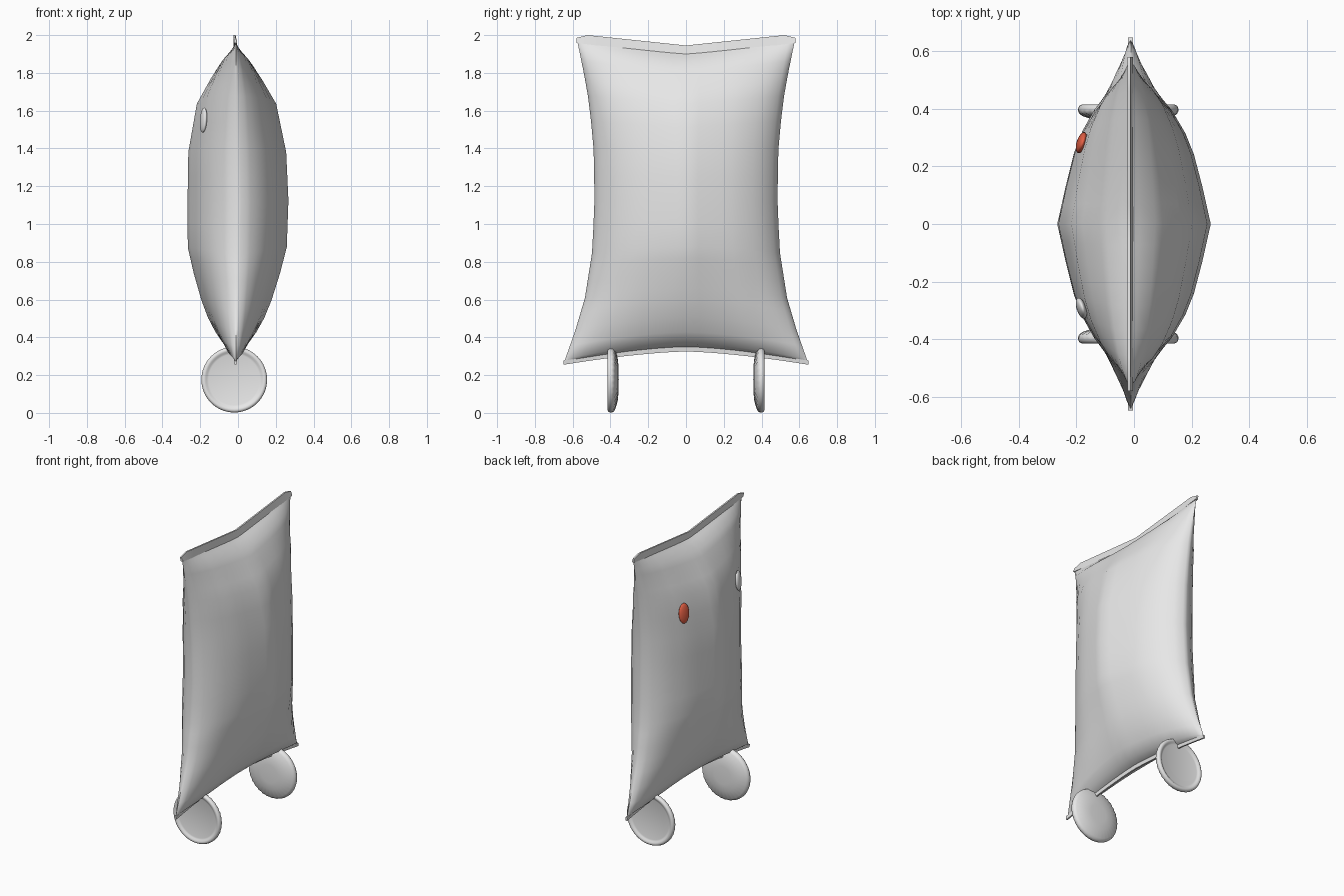
import bpy, bmesh, math
from mathutils import Matrix

if "Cube" in bpy.data.objects:
    bpy.data.objects.remove(bpy.data.objects["Cube"])


def material(name, rgb):
    m = bpy.data.materials.new(name)
    m.diffuse_color = (*rgb, 1)
    m.use_nodes = True
    m.node_tree.nodes["Principled BSDF"].inputs["Base Color"].default_value = m.diffuse_color
    return m


GREY = material("pale_grey", (0.8, 0.8, 0.8))
RED = material("red", (0.8, 0.12, 0.06))


def finish(bm, name, mat, angle=40):
    bmesh.ops.remove_doubles(bm, verts=bm.verts, dist=0.0005)
    bmesh.ops.recalc_face_normals(bm, faces=bm.faces)
    me = bpy.data.meshes.new(name)
    bm.to_mesh(me)
    bm.free()
    ob = bpy.data.objects.new(name, me)
    bpy.context.collection.objects.link(ob)
    me.materials.append(mat)
    bpy.ops.object.select_all(action='DESELECT')
    ob.select_set(True)
    bpy.context.view_layer.objects.active = ob
    bpy.ops.object.shade_smooth_by_angle(angle=math.radians(angle))
    return ob


def lerp(table, t):
    for (a, fa), (b, fb) in zip(table, table[1:]):
        if t <= b:
            return fa + (fb - fa) * (t - a) / (b - a)
    return table[-1][1]


def grid_faces(bm, rows, wrap=False):
    for r0, r1 in zip(rows, rows[1:]):
        n = len(r0)
        for i in range(n if wrap else n - 1):
            j = (i + 1) % n
            bm.faces.new((r0[i], r0[j], r1[j], r1[i]))


# Bag profiles: half width and half depth up the height, depth across the width
WIDTH = [(0, .645), (.1, .585), (.2, .535), (.35, .495), (.5, .485),
         (.65, .487), (.8, .51), (.9, .54), (1, .575)]
DEPTH = [(0, .008), (.01, .065), (.05, .108), (.1, .15), (.16, .186), (.25, .228), (.34, .262),
         (.5, .267), (.665, .259), (.83, .21), (.915, .135), (.965, .085),
         (.99, .03), (1, .008)]
ACROSS = [(0, 1), (.27, .89), (.5, .78), (.65, .67), (.8, .51), (.9, .35),
          (.97, .18), (1, 0)]
MID = -0.012


def seam_low(u):
    return .35 - .08 * abs(u) ** 1.6


def seam_high(u):
    return 1.90 + .065 * abs(u) ** 1.2


# Pillow-shaped bag: two bulged sheets joined at the side edges
us = sorted({s * k for s in (-1, 1) for k in
             (0, .13, .27, .39, .5, .65, .73, .8, .85, .9, .94, .97, .99, 1)})
vs = [0, .01, .05, .1, .16, .2, .25, .3, .34, .42, .5, .58, .665, .75, .83,
      .875, .915, .94, .965, .99, 1]
bm = bmesh.new()
for side in (-1, 1):
    rows = []
    for v in vs:
        row = []
        for u in us:
            low, high = seam_low(u), seam_high(u)
            x = MID * abs(2 * v - 1) + side * lerp(DEPTH, v) * lerp(ACROSS, abs(u))
            row.append(bm.verts.new((x, u * lerp(WIDTH, v), low + (high - low) * v)))
        rows.append(row)
    grid_faces(bm, rows)
finish(bm, "bag", GREY, 60)


# Flat sealed strips along the bottom and top of the bag
def seal(name, half, inner, outer, lean):
    bm = bmesh.new()
    rows = []
    for k in range(-10, 11):
        u = k / 10
        z0, z1 = inner(u), outer(u)
        rows.append([bm.verts.new((MID + dx, u * half, z)) for dx, z in
                     ((-.008, z0), (.008, z0), (lean + .005, z1), (lean - .005, z1))])
    grid_faces(bm, rows, True)
    bm.faces.new(rows[0])
    bm.faces.new(rows[-1])
    finish(bm, name, GREY, 30)


seal("bottom_seal", .648, lambda u: seam_low(u) + .006,
     lambda u: .325 - .07 * abs(u) ** 1.5, 0)
seal("top_seal", .58, lambda u: seam_high(u) - .006,
     lambda u: 1.945 + .055 * min(1, abs(u) / .9) - .015 * (abs(u) > .95), -.006)


# Bottle-cap feet: dished outside with a rolled rim, fluted convex inside
def cap_foot(name, sign):
    profile = [(0, .404), (.135, .404), (.145, .407), (.152, .413), (.162, .415),
               (.17, .411), (.174, .402), (.174, .392), (.17, .383), (.158, .375),
               (.13, .366), (.105, .36), (.06, .357), (0, .356)]
    bm = bmesh.new()
    rows = []
    n = 64
    for k, (r, y) in enumerate(profile):
        row = []
        for i in range(n):
            a = 2 * math.pi * i / n
            flute = .004 * (i % 2) if 7 <= k <= 10 else 0
            row.append(bm.verts.new((-.02 + r * math.cos(a), sign * (y + flute),
                                     .176 + r * math.sin(a))))
        rows.append(row)
    bmesh.ops.remove_doubles(bm, verts=rows[0] + rows[-1], dist=-1)
    grid_faces(bm, rows, True)
    finish(bm, name, GREY, 50)


cap_foot("front_cap_foot", -1)
cap_foot("back_cap_foot", 1)


# Oval eyes set on the left face
def eye(name, y, mat):
    bm = bmesh.new()
    turn = -math.copysign(math.radians(18), y)
    place = (Matrix.Translation((-.183, y, 1.55)) @ Matrix.Rotation(turn, 4, 'Z')
             @ Matrix.Rotation(math.radians(4), 4, 'Y')
             @ Matrix.Diagonal((.016, .038, .066, 1)))
    bmesh.ops.create_uvsphere(bm, u_segments=24, v_segments=16, radius=1, matrix=place)
    finish(bm, name, mat, 60)


eye("red_eye", .283, RED)
eye("pale_eye", -.293, GREY)
